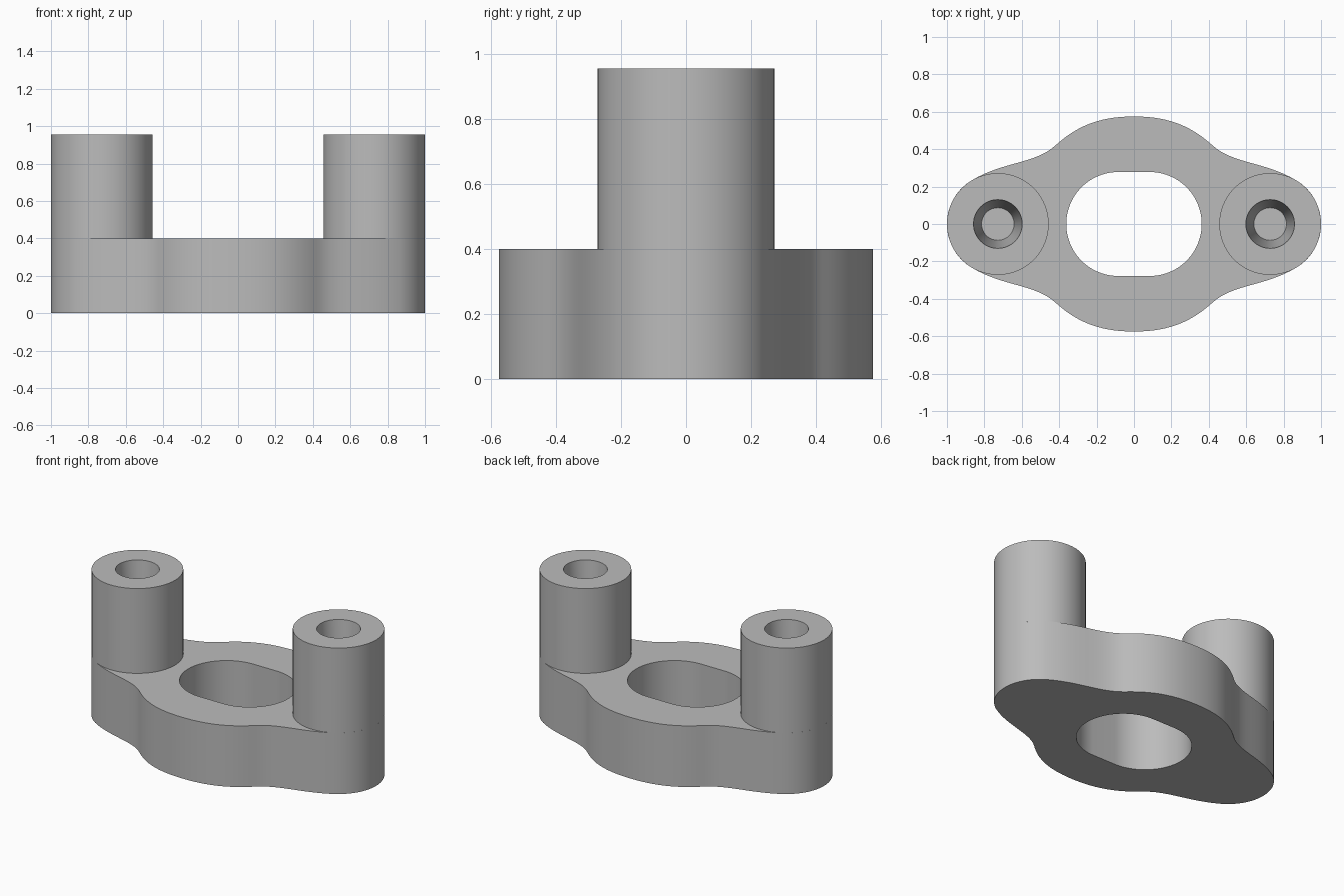
import bpy, bmesh, math
from mathutils import Vector
from mathutils.geometry import interpolate_bezier

cube = bpy.data.objects.get("Cube")
if cube:
    bpy.data.objects.remove(cube, do_unlink=True)

PLATE_TOP, POST_TOP = 0.4, 0.955
POST_X, POST_R = 0.728, 0.272

grey = bpy.data.materials.new("plain grey")
grey.use_nodes = True
grey.diffuse_color = (0.5, 0.5, 0.5, 1)
grey.node_tree.nodes["Principled BSDF"].inputs["Base Color"].default_value = (0.5, 0.5, 0.5, 1)


def finish(bm, name):
    bmesh.ops.remove_doubles(bm, verts=bm.verts, dist=1e-5)
    bmesh.ops.recalc_face_normals(bm, faces=bm.faces)
    mesh = bpy.data.meshes.new(name)
    bm.to_mesh(mesh)
    bm.free()
    mesh.materials.append(grey)
    obj = bpy.data.objects.new(name, mesh)
    bpy.context.collection.objects.link(obj)
    bpy.ops.object.select_all(action='DESELECT')
    obj.select_set(True)
    bpy.context.view_layer.objects.active = obj
    bpy.ops.object.shade_smooth_by_angle(angle=math.radians(30))
    return obj


def arc(cx, r, start, steps):
    """Points from the start angle round to the +x axis."""
    return [Vector((cx + r * math.cos(a), r * math.sin(a)))
            for a in (start * (1 - i / steps) for i in range(steps + 1))]


def mirror_loop(quarter):
    """Closed outline from a quarter running from the +y axis to the +x axis."""
    half = quarter + [Vector((p.x, -p.y)) for p in reversed(quarter[:-1])]
    return half + [Vector((-p.x, p.y)) for p in reversed(half[1:-1])]


def add_loop(bm, points):
    vs = [bm.verts.new((p.x, p.y, 0)) for p in points]
    return [bm.edges.new((a, b)) for a, b in zip(vs, vs[1:] + vs[:1])]


# Plate: waisted flange outline with a rounded slot through its middle
end = arc(POST_X, POST_R, math.radians(58.5), 20)
shoulder = interpolate_bezier(Vector((0, 0.575)), Vector((0.19, 0.575)),
                              Vector((0.31, 0.52)), Vector((0.42, 0.42)), 16)
waist = interpolate_bezier(Vector((0.42, 0.42)), Vector((0.53, 0.32)),
                           Vector((0.70, 0.335)), end[0], 16)
outline = [Vector(p[:2]) for p in shoulder[:-1] + waist[:-1]] + end
slot = [Vector((0, 0.278))] + arc(0.084, 0.278, math.pi / 2, 24)

bm = bmesh.new()
edges = add_loop(bm, mirror_loop(outline)) + add_loop(bm, mirror_loop(slot))
bmesh.ops.triangle_fill(bm, edges=edges, use_beauty=True)
top = bmesh.ops.extrude_face_region(bm, geom=bm.faces[:])
bmesh.ops.translate(bm, vec=(0, 0, PLATE_TOP),
                    verts=[g for g in top["geom"] if isinstance(g, bmesh.types.BMVert)])
finish(bm, "flange_plate")

# Posts: turned cylinders with a blind, slightly tapered bore
profile = [(POST_R, PLATE_TOP), (POST_R, POST_TOP), (0.13, POST_TOP),
           (0.087, PLATE_TOP + 0.01), (0, PLATE_TOP + 0.01)]
for side, name in ((1, "left_post"), (-1, "right_post")):
    bm = bmesh.new()
    vs = [bm.verts.new((r, 0, z)) for r, z in profile]
    es = [bm.edges.new(pair) for pair in zip(vs, vs[1:])]
    bmesh.ops.spin(bm, geom=vs + es, cent=(0, 0, 0), axis=(0, 0, 1),
                   angle=math.tau, steps=64, use_merge=True)
    bmesh.ops.translate(bm, verts=bm.verts, vec=(side * POST_X, 0, 0))
    finish(bm, name)
